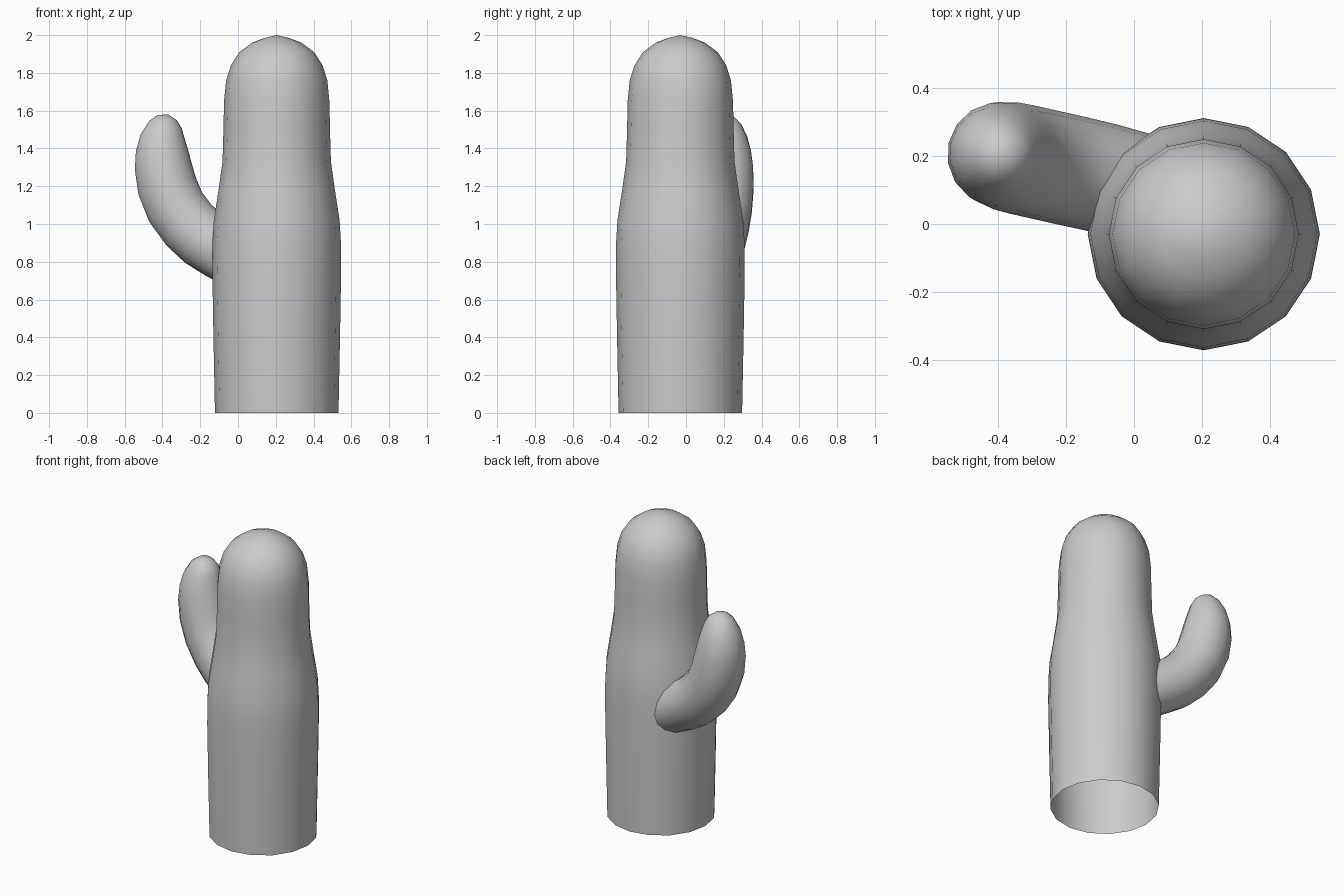
import bpy
import bmesh
from math import cos, sin, pi
from mathutils import Vector

if "Cube" in bpy.data.objects:
    bpy.data.objects.remove(bpy.data.objects["Cube"])

SIDES = 16


def tube(name, path, side_hint, tip):
    """Skin round rings (centre, radius) along a path, open start, closed tip."""
    bm = bmesh.new()
    pts = [Vector(p) for p, r in path] + [Vector(tip)]
    rings = []
    for i, (p, r) in enumerate(path):
        t = (pts[i + 1] - pts[max(i - 1, 0)]).normalized()
        v = t.cross(Vector(side_hint)).normalized()
        u = v.cross(t)
        rings.append([bm.verts.new(pts[i] + r * (u * cos(a) + v * sin(a)))
                      for a in (2 * pi * k / SIDES for k in range(SIDES))])
    for lo, hi in zip(rings, rings[1:]):
        for k in range(SIDES):
            n = (k + 1) % SIDES
            bm.faces.new((lo[k], lo[n], hi[n], hi[k]))
    end = bm.verts.new(tip)
    for k in range(SIDES):
        bm.faces.new((rings[-1][k], rings[-1][(k + 1) % SIDES], end))
    for f in bm.faces:
        f.smooth = True
    mesh = bpy.data.meshes.new(name)
    bm.to_mesh(mesh)
    bm.free()
    obj = bpy.data.objects.new(name, mesh)
    bpy.context.collection.objects.link(obj)
    return obj


# trunk: slightly bulging column with a domed top, open underneath
CX, CY = 0.205, -0.03
trunk = [(0, 0.327), (0.4, 0.335), (0.75, 0.341), (0.9, 0.34), (1.02, 0.333),
         (1.18, 0.308), (1.33, 0.287), (1.5, 0.282), (1.65, 0.279),
         (1.76, 0.268), (1.84, 0.243), (1.91, 0.198), (1.96, 0.13),
         (1.985, 0.065)]
tube("trunk", [((CX, CY, z), r) for z, r in trunk], (1, 0, 0), (CX, CY, 2.0))


# arm: curves out of the trunk and turns upward to a rounded tip
def arm_y(x):
    return 0.115 - 0.226 * x


arm = [(0.04, 0.79, 0.155), (-0.09, 0.865, 0.162), (-0.185, 0.925, 0.163),
       (-0.26, 0.995, 0.163), (-0.33, 1.09, 0.163), (-0.375, 1.2, 0.161),
       (-0.397, 1.31, 0.153), (-0.402, 1.39, 0.14), (-0.398, 1.46, 0.12),
       (-0.385, 1.525, 0.09), (-0.375, 1.562, 0.055)]
tube("side_arm", [((x, arm_y(x), z), r) for x, z, r in arm],
     (0.226, 0.974, 0), (-0.37, arm_y(-0.37), 1.58))
